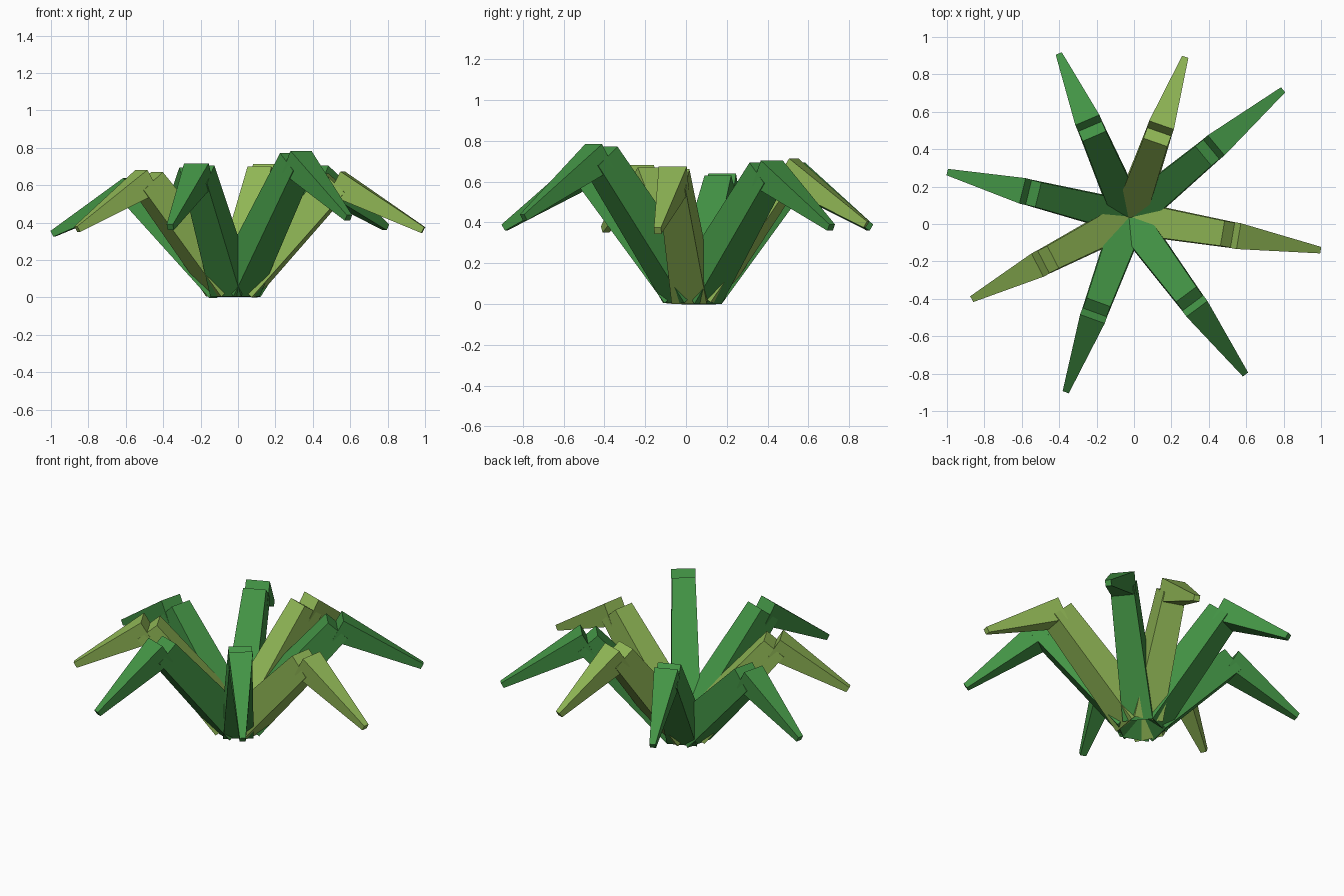
import bpy, bmesh, math
from mathutils import Vector

if "Cube" in bpy.data.objects:
    bpy.data.objects.remove(bpy.data.objects["Cube"])


def material(name, rgb):
    m = bpy.data.materials.new(name)
    lin = [((c / 255 + 0.055) / 1.055) ** 2.4 for c in rgb]
    m.diffuse_color = (*lin, 1)
    m.use_nodes = True
    m.node_tree.nodes["Principled BSDF"].inputs["Base Color"].default_value = m.diffuse_color
    return m


GREEN = material("leaf green", (67, 148, 69))
OLIVE = material("light olive green", (145, 184, 86))

CENTRE = Vector((-0.025, 0.035, 0))


def bar(name, a, b, side, size_a, size_b, mat):
    """Tapered square bar from a to b; each size is (width, thickness)."""
    up = side.cross(b - a).normalized()
    bm = bmesh.new()
    rings = []
    for p, (w, t) in ((a, size_a), (b, size_b)):
        rings.append([bm.verts.new(p + side * w / 2 * i + up * t / 2 * j)
                      for i, j in ((-1, -1), (1, -1), (1, 1), (-1, 1))])
    for k in range(4):
        n = (k + 1) % 4
        bm.faces.new((rings[0][k], rings[0][n], rings[1][n], rings[1][k]))
    bm.faces.new(rings[0])
    bm.faces.new(rings[1])
    bmesh.ops.recalc_face_normals(bm, faces=bm.faces)
    me = bpy.data.meshes.new(name)
    bm.to_mesh(me)
    bm.free()
    me.materials.append(mat)
    ob = bpy.data.objects.new(name, me)
    bpy.context.collection.objects.link(ob)


# heading in degrees, elbow radius, elbow height, tip radius, tip height, colour
LEAVES = [
    (113.3, 0.53, 0.635, 0.945, 0.375, GREEN),
    (70.8, 0.485, 0.655, 0.90, 0.39, OLIVE),
    (39.7, 0.57, 0.643, 1.06, 0.375, GREEN),
    (-9.7, 0.56, 0.612, 1.03, 0.36, OLIVE),
    (-53.5, 0.57, 0.725, 1.035, 0.425, GREEN),
    (-110, 0.54, 0.658, 0.985, 0.375, GREEN),
    (-152.6, 0.517, 0.622, 0.94, 0.365, OLIVE),
    (166, 0.555, 0.578, 0.995, 0.34, GREEN),
]

for n, (deg, er, ez, tr, tz, mat) in enumerate(LEAVES, 1):
    a = math.radians(deg)
    out = Vector((math.cos(a), math.sin(a), 0))
    side = Vector((-out.y, out.x, 0))
    base = CENTRE + out * 0.045 + Vector((0, 0, 0.065))
    elbow = CENTRE + out * er + Vector((0, 0, ez))
    tip = CENTRE + out * tr + Vector((0, 0, tz))
    # rising stalk half, then drooping pointed half
    bar(f"leaf_{n}_lower", base, elbow, side, (0.175, 0.19), (0.135, 0.15), mat)
    bar(f"leaf_{n}_upper", elbow, tip, side, (0.14, 0.14), (0.035, 0.035), mat)
